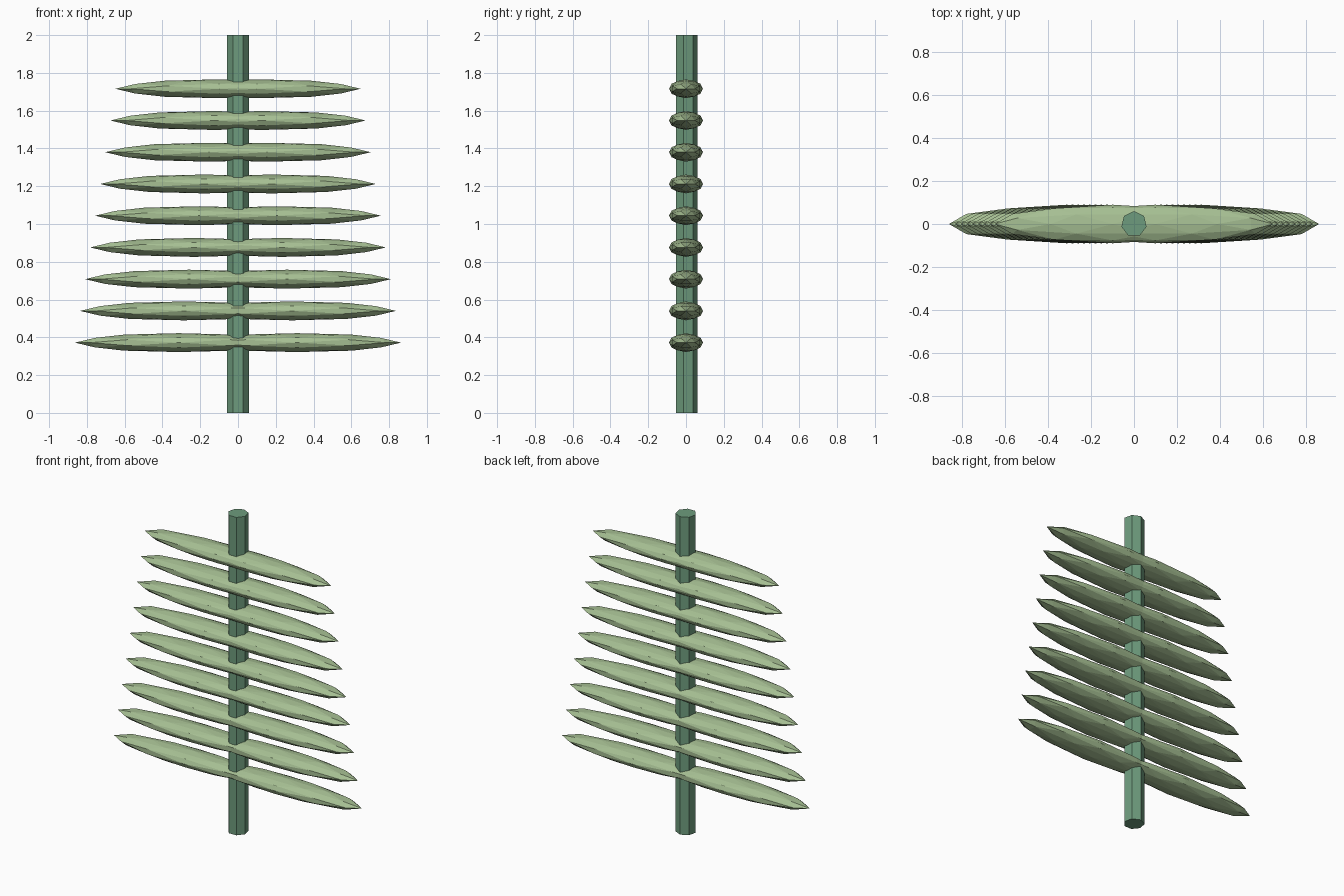
import bpy, bmesh, math
from mathutils import Vector, Matrix
from itertools import combinations

if "Cube" in bpy.data.objects:
    bpy.data.objects.remove(bpy.data.objects["Cube"])

def material(name, rgb):
    m = bpy.data.materials.new(name)
    m.diffuse_color = (*rgb, 1)
    m.use_nodes = True
    m.node_tree.nodes["Principled BSDF"].inputs["Base Color"].default_value = m.diffuse_color
    return m

stem_green = material("stem green", (0.155, 0.33, 0.205))
leaf_green = material("leaf green", (0.38, 0.52, 0.29))

def finish(bm, name, mat):
    bmesh.ops.recalc_face_normals(bm, faces=bm.faces)
    me = bpy.data.meshes.new(name)
    bm.to_mesh(me)
    bm.free()
    me.materials.append(mat)
    ob = bpy.data.objects.new(name, me)
    bpy.context.collection.objects.link(ob)
    return ob

# Stem: seven-sided column with one corner towards +y
bm = bmesh.new()
bmesh.ops.create_cone(bm, cap_ends=True, segments=7, radius1=0.06, radius2=0.06, depth=2)
corner = max(bm.verts, key=lambda v: v.co.y).co
turn = math.pi / 2 - math.atan2(corner.y, corner.x)
bmesh.ops.rotate(bm, verts=bm.verts, matrix=Matrix.Rotation(turn, 3, 'Z'))
bmesh.ops.translate(bm, verts=bm.verts, vec=(0, 0, 1))
finish(bm, "stem", stem_green)

# Leaflet: once-subdivided icosahedron, stretched along x
t = (1 + math.sqrt(5)) / 2
corners = []
for a in (-1, 1):
    for b in (-t, t):
        corners += [Vector((b, a, 0)), Vector((0, b, a)), Vector((a, 0, b))]
mids = [(p + q) / 2 for p, q in combinations(corners, 2) if (p - q).length < 2.1]
bm = bmesh.new()
for p in corners + mids:
    bm.verts.new(p.normalized())
bmesh.ops.convex_hull(bm, input=bm.verts)
bmesh.ops.scale(bm, verts=bm.verts, vec=(0.55, 0.09, 0.05))
first = finish(bm, "leaflet", leaf_green)
leaf_mesh = first.data
bpy.data.objects.remove(first)

# Nine rows of paired leaflets, drawing in towards the top
for i in range(9):
    for side, label in ((-1, "left"), (1, "right")):
        ob = bpy.data.objects.new(f"leaflet_{label}_{i + 1}", leaf_mesh)
        ob.location = (side * (0.313 - 0.0267 * i), 0, 0.372 + 0.168 * i)
        bpy.context.collection.objects.link(ob)
